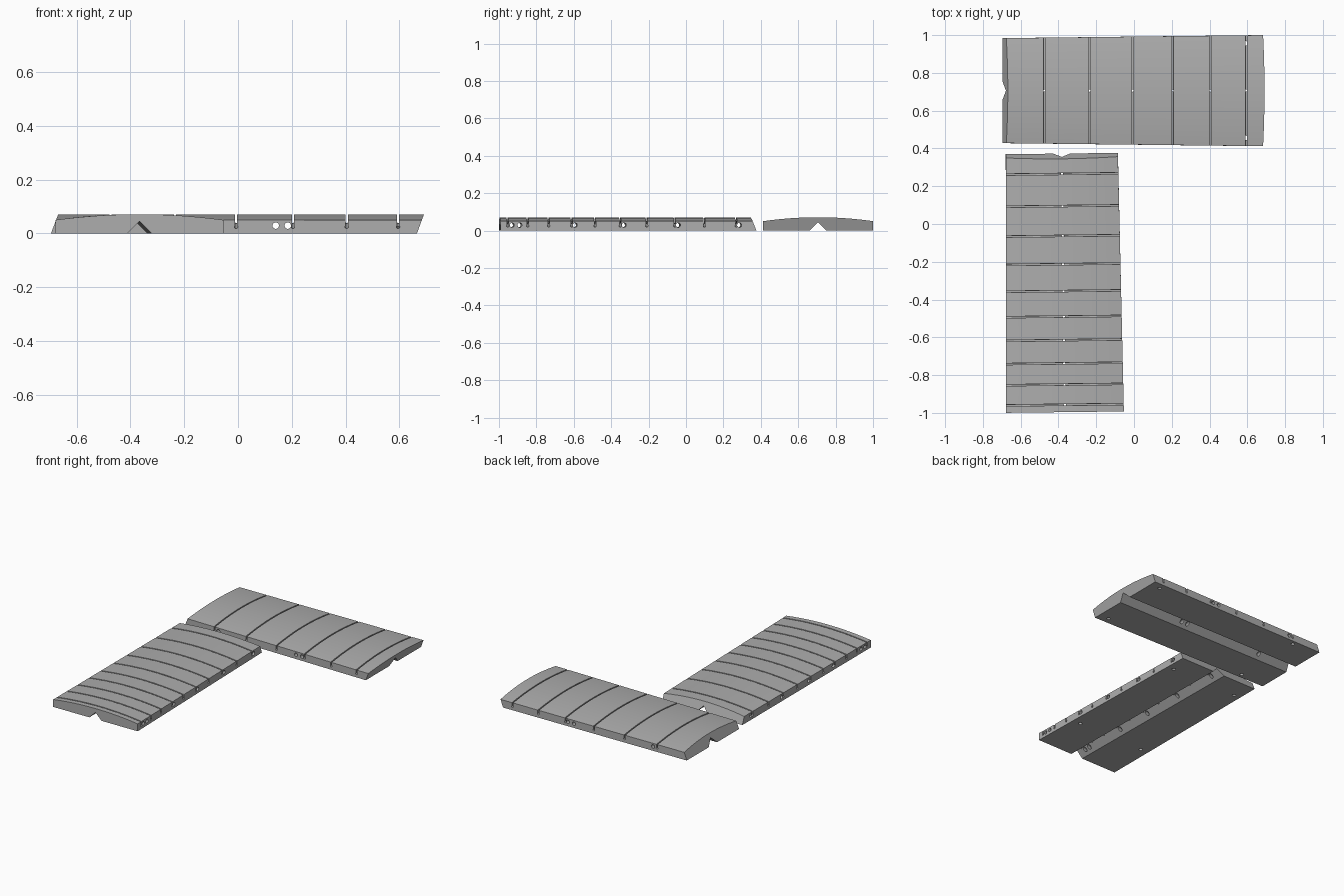
import bpy, bmesh, math
from mathutils import Matrix, Vector

if "Cube" in bpy.data.objects:
    bpy.data.objects.remove(bpy.data.objects["Cube"])

EDGE, CROWN = 0.05, 0.071      # side height and centre height
SEG = 28

grey = bpy.data.materials.new("plain grey")
grey.diffuse_color = (0.42, 0.42, 0.42, 1)
grey.use_nodes = True
grey.node_tree.nodes["Principled BSDF"].inputs["Base Color"].default_value = grey.diffuse_color


def arc(t):
    """Height of the cambered top at t = -1..1 across the width."""
    return EDGE + (CROWN - EDGE) * (1 - t * t)


def loft(bm, rings):
    """Closed solid from matching rings of points."""
    vs = [[bm.verts.new(p) for p in ring] for ring in rings]
    n = len(vs[0])
    for a, b in zip(vs, vs[1:]):
        for i in range(n):
            j = (i + 1) % n
            bm.faces.new((a[i], a[j], b[j], b[i]))
    bm.faces.new(vs[0][::-1])
    bm.faces.new(vs[-1])


def finish(name, bm):
    bmesh.ops.recalc_face_normals(bm, faces=bm.faces)
    me = bpy.data.meshes.new(name)
    bm.to_mesh(me)
    bm.free()
    ob = bpy.data.objects.new(name, me)
    bpy.context.collection.objects.link(ob)
    return ob


def cylinder(bm, pos, r, depth, rot=Matrix.Identity(4)):
    bmesh.ops.create_cone(bm, cap_ends=True, segments=20, radius1=r, radius2=r,
                          depth=depth, matrix=Matrix.Translation(pos) @ rot)


def panel(name, x0, x1, h0, h1, shear0, shear1, slots, holes, sockets, place):
    # cambered tapered board with slanted ends
    bm = bmesh.new()
    rings = []
    for x, h, s in ((x0, h0, shear0), (x1, h1, shear1)):
        pts = [(-h, 0.0), (h, 0.0)]
        for i in range(SEG + 1):
            t = 1 - 2 * i / SEG
            pts.append((h * t, arc(t)))
        rings.append([Vector((x + s * z / CROWN, y, z)) for y, z in pts])
    loft(bm, rings)
    board = finish(name, bm)
    board.data.materials.append(grey)
    cutters = []

    # curved keyhole slots across the top
    bm = bmesh.new()
    w, r, low = 0.004, 0.0065, 0.0255
    key = [(w, 0.02), (-w, 0.02)]
    for i in range(11):
        a = math.radians(128 + 284 * i / 10)
        key.append((r * math.cos(a), -low + r * math.sin(a)))
    for sx in slots:
        h = h0 + (h1 - h0) * (sx - x0) / (x1 - x0)
        loft(bm, [[Vector((sx + kx, h * t, arc(t) + kz)) for kx, kz in key]
                  for t in [-1.05 + 2.1 * i / 24 for i in range(25)]])
    cutters.append(finish("slot_cutter", bm))

    # V channel along the underside
    bm = bmesh.new()
    loft(bm, [[Vector((x, y, z)) for y, z in ((-0.055, -0.01), (0.055, -0.01), (0, 0.045))]
              for x in (x0 - 0.1, x1 + 0.1)])
    cutters.append(finish("channel_cutter", bm))

    # cross holes from side to side, and shallow sockets underneath
    bm = bmesh.new()
    for hx in holes:
        cylinder(bm, (hx, 0, 0.029), 0.012, 1.0, Matrix.Rotation(math.pi / 2, 4, 'X'))
    cutters.append(finish("hole_cutter", bm))
    bm = bmesh.new()
    for sx in sockets:
        for side in (-1, 1):
            cylinder(bm, (sx, side * 0.25, 0), 0.012, 0.07)
    cutters.append(finish("socket_cutter", bm))

    for c in cutters:
        c.hide_render = True
        m = board.modifiers.new(c.name, 'BOOLEAN')
        m.operation, m.solver, m.object = 'DIFFERENCE', 'EXACT', c
    bpy.context.view_layer.update()
    dg = bpy.context.evaluated_depsgraph_get()
    board.data = bpy.data.meshes.new_from_object(board.evaluated_get(dg))
    board.modifiers.clear()
    for c in cutters:
        bpy.data.objects.remove(c)

    board.matrix_world = place
    bpy.ops.object.select_all(action='DESELECT')
    board.select_set(True)
    bpy.context.view_layer.objects.active = board
    bpy.ops.object.shade_smooth_by_angle(angle=math.radians(25))


# panel lying across the back
panel("back_panel", -0.695, 0.665, 0.278, 0.294, 0.027, 0.026,
      slots=[-0.474, -0.234, -0.007, 0.204, 0.404, 0.595],
      holes=[-0.445, 0.14, 0.185], sockets=[-0.50, 0.592],
      place=Matrix.Translation((0, 0.706, 0)))

# panel running to the front, turned by a quarter
MID = -0.313
panel("front_panel", -0.686, 0.683, 0.297, 0.3125, 0.028, 0.0,
      slots=[MID - y for y in (0.265, 0.095, -0.063, -0.213, -0.355,
                               -0.49, -0.615, -0.738, -0.85, -0.957)],
      holes=[MID - y for y in (0.282, -0.045, -0.335, -0.597, -0.893, -0.934)],
      sockets=[MID - y for y in (0.23, -0.67)],
      place=Matrix.Translation((-0.374, MID, 0)) @ Matrix.Rotation(math.radians(-89.33), 4, 'Z'))
